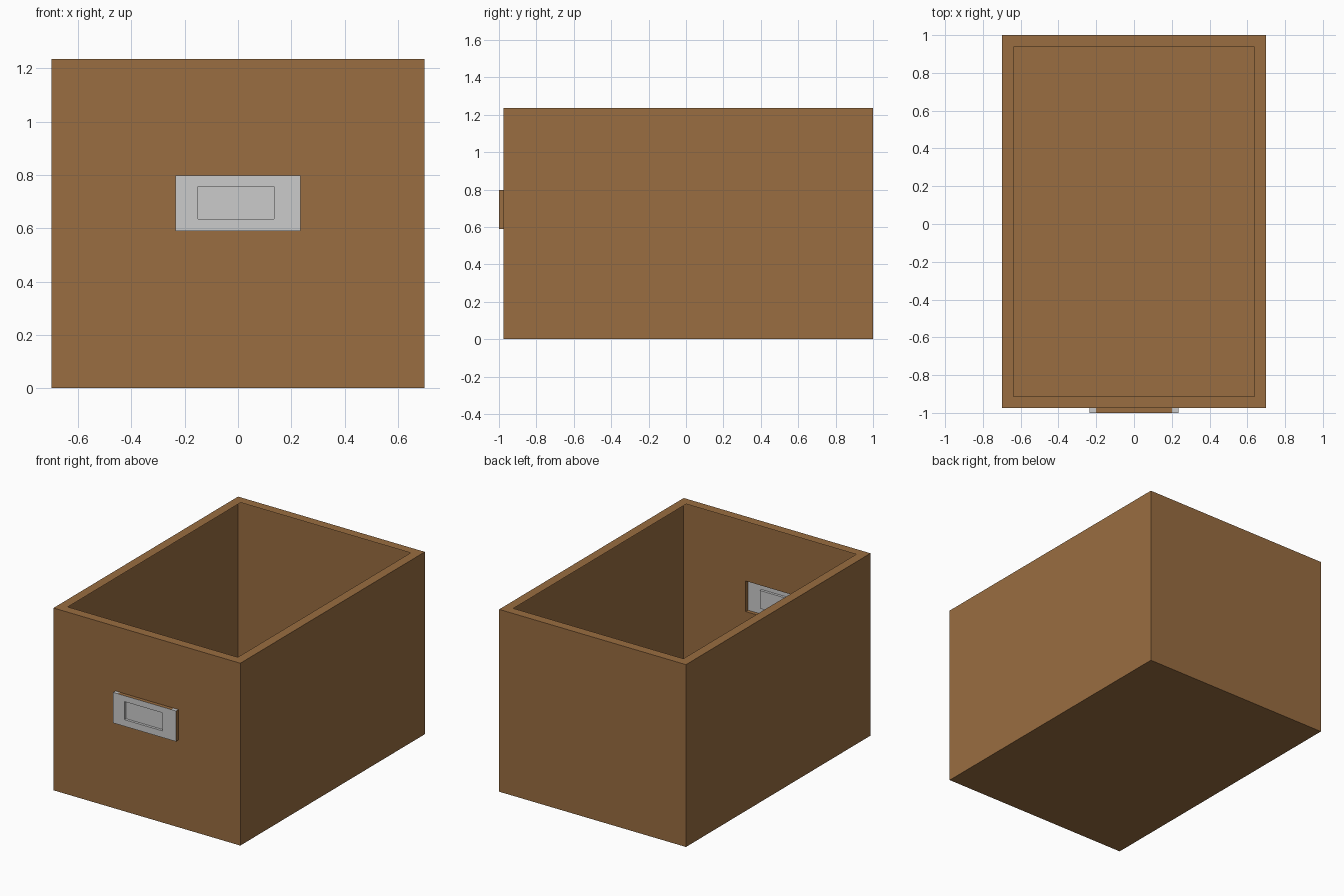
import bpy, bmesh

if "Cube" in bpy.data.objects:
    bpy.data.objects.remove(bpy.data.objects["Cube"])

brown = bpy.data.materials.new("brown_card")
brown.diffuse_color = (0.32, 0.153, 0.052, 1)
brown.use_nodes = True
brown.node_tree.nodes["Principled BSDF"].inputs["Base Color"].default_value = brown.diffuse_color

X, Y0, Y1, H = 0.70, -0.975, 1.0, 1.235
PLATE = (-0.235, 0.235, 0.59, 0.797)
RECESS = (-0.15, 0.135, 0.635, 0.757)
FRONT = -1.0


def upright(r, y):
    x0, x1, z0, z1 = r
    return [(x0, y, z0), (x1, y, z0), (x1, y, z1), (x0, y, z1)]


def flat(x0, x1, y0, y1, z):
    return [(x0, y0, z), (x1, y0, z), (x1, y1, z), (x0, y1, z)]


def ring(a, b):
    """Quads joining two matching loops."""
    n = len(a)
    return [[a[i], a[(i + 1) % n], b[(i + 1) % n], b[i]] for i in range(n)]


def make(name, faces, mat=None):
    bm = bmesh.new()
    for f in faces:
        bm.faces.new([bm.verts.new(p) for p in f])
    bmesh.ops.remove_doubles(bm, verts=bm.verts, dist=1e-5)
    me = bpy.data.meshes.new(name)
    bm.to_mesh(me)
    bm.free()
    ob = bpy.data.objects.new(name, me)
    bpy.context.collection.objects.link(ob)
    if mat:
        me.materials.append(mat)
    return ob


# Thin-walled box: floor, sides, back, and a front with an opening behind the plate
base = flat(-X, X, Y0, Y1, 0)
top = flat(-X, X, Y0, Y1, H)
walls = ring(base, top)[1:]
front_wall = ring(upright((-X, X, 0, H), Y0), upright(PLATE, Y0))
make("box_body", [base[::-1]] + walls + front_wall, brown)

# Flat lip running round the open top
make("top_lip", ring(top, flat(-0.637, 0.637, -0.912, 0.938, H)), brown)

# Rim that carries the plate forward; its top corners are grey
x0, x1, z0, z1 = PLATE
rim = ring(upright(PLATE, Y0), upright(PLATE, FRONT))
del rim[2]
rim.append(flat(-0.2, 0.2, FRONT, Y0, z1))
make("plate_rim", rim, brown)
make("plate_corners", [flat(a, b, FRONT, Y0, z1) for a, b in ((x0, -0.2), (0.2, x1))])

# Grey label plate with a shallow recessed panel
outer, edge = upright(PLATE, FRONT), upright(RECESS, FRONT)
panel = upright(RECESS, FRONT + 0.017)
make("label_plate", ring(outer, edge) + ring(edge, panel) + [panel])
